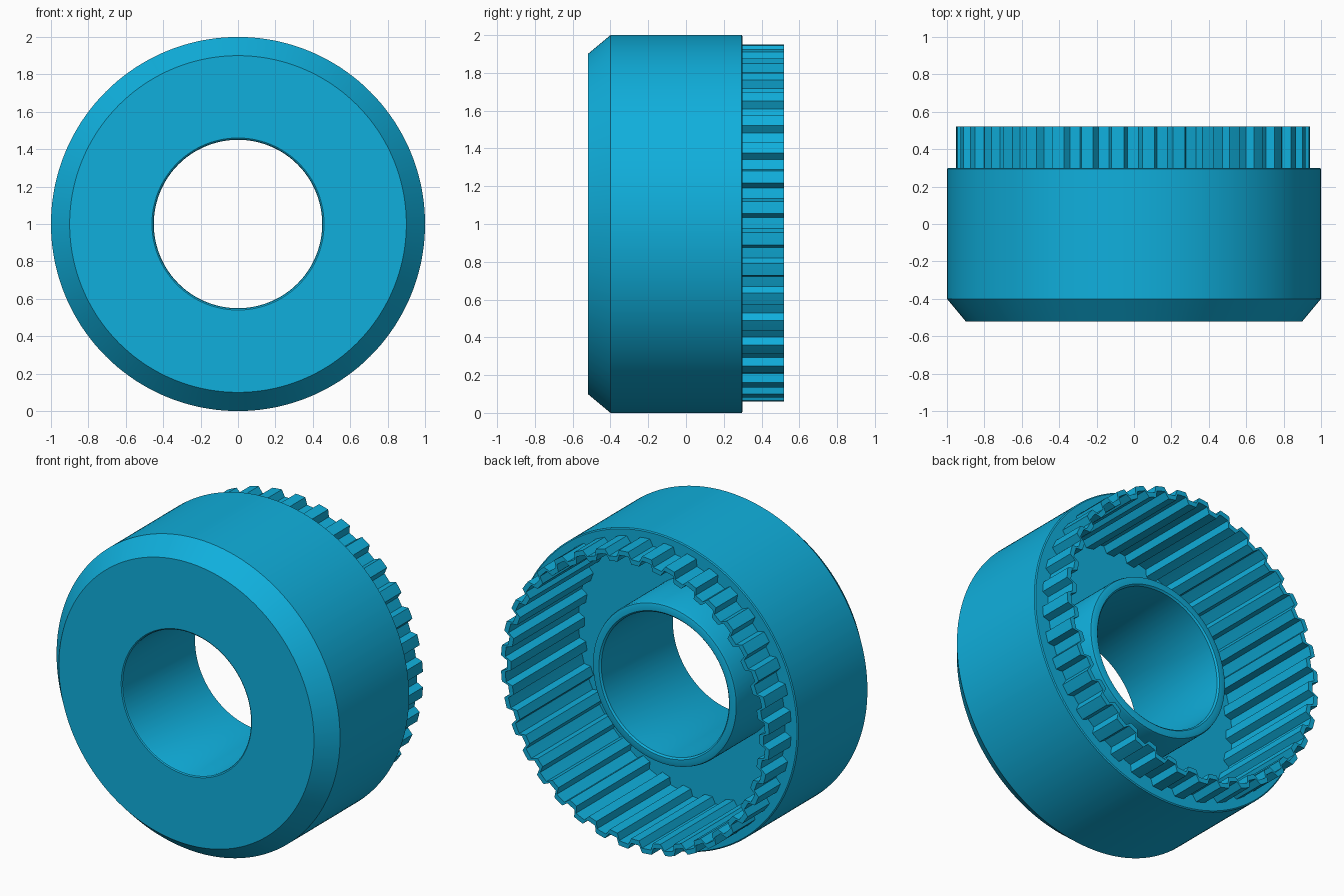
import bpy, bmesh, math

if "Cube" in bpy.data.objects:
    bpy.data.objects.remove(bpy.data.objects["Cube"])

TEETH = 36
PITCH = 2 * math.pi / TEETH
# One tooth: (fraction of pitch, 1 = crest / 0 = root), starts in a groove
TOOTH = [(-0.18, 0), (0, 0), (0.18, 0), (0.30, 1), (0.5, 1), (0.70, 1)]


def plain(r):
    return r, r


def loft(name, rings):
    """Skin rings (y, (root radius, crest radius)) into a closed loop around the y axis."""
    bm = bmesh.new()
    loops = []
    for y, (root, crest) in rings:
        loop = []
        off = 0.005 if root != crest else 0.0
        for i in range(TEETH):
            for frac, high in TOOTH:
                a = (i + frac) * PITCH
                r = crest if high else root
                loop.append(bm.verts.new((r * math.cos(a) - off, y,
                                          1 + r * math.sin(a) + off)))
        loops.append(loop)
    n = len(loops[0])
    for k, a in enumerate(loops):
        b = loops[(k + 1) % len(loops)]
        for i in range(n):
            j = (i + 1) % n
            bm.faces.new((a[i], a[j], b[j], b[i]))
    bmesh.ops.recalc_face_normals(bm, faces=bm.faces)
    mesh = bpy.data.meshes.new(name)
    bm.to_mesh(mesh)
    bm.free()
    obj = bpy.data.objects.new(name, mesh)
    bpy.context.collection.objects.link(obj)
    return obj


rings = [
    # front face and outer shell
    (-0.505, plain(0.45)), (-0.515, plain(0.453)), (-0.52, plain(0.46)),
    (-0.52, plain(0.90)), (-0.40, plain(1.0)),
    (0.295, plain(1.0)), (0.30, plain(0.993)),
    # corrugated ring, outside then inside
    (0.30, (0.905, 0.947)), (0.52, (0.905, 0.947)),
    (0.52, (0.875, 0.917)), (-0.22, (0.875, 0.917)),
    # recessed floor and hub with rounded end
    (-0.22, plain(0.51)), (0.20, plain(0.51)), (0.215, plain(0.505)),
    (0.22, plain(0.49)), (0.22, plain(0.46)), (0.21, plain(0.45)),
]
wheel = loft("toothed_ring_knob", rings)

mat = bpy.data.materials.new("blue")
mat.diffuse_color = (0.005, 0.43, 0.72, 1)
mat.use_nodes = True
mat.node_tree.nodes["Principled BSDF"].inputs["Base Color"].default_value = mat.diffuse_color
wheel.data.materials.append(mat)

bpy.context.view_layer.objects.active = wheel
wheel.select_set(True)
bpy.ops.object.shade_smooth_by_angle(angle=math.radians(30))
